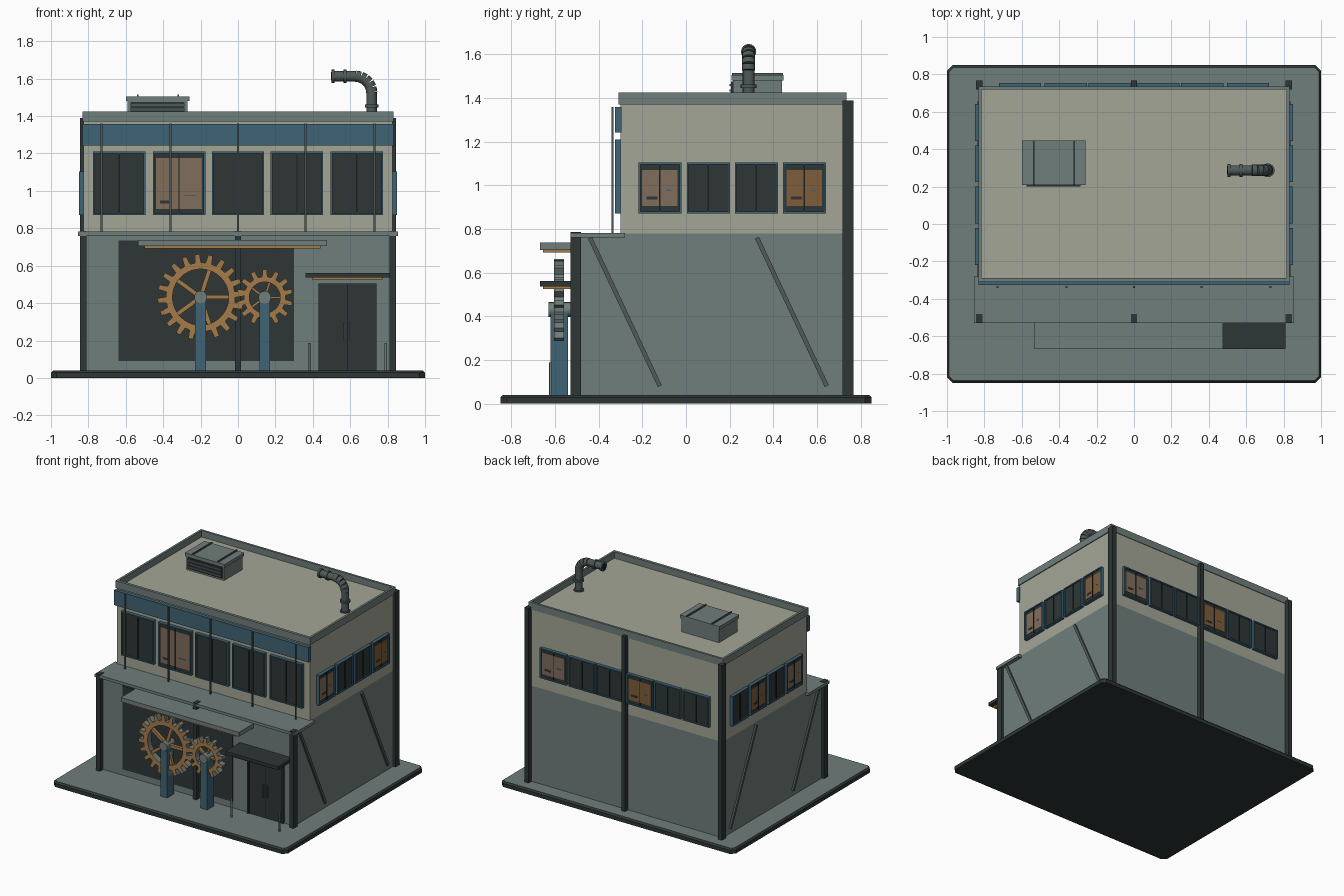
import bpy, bmesh, math
from mathutils import Vector, Matrix

if "Cube" in bpy.data.objects:
    bpy.data.objects.remove(bpy.data.objects["Cube"])


def material(name, rgb):
    m = bpy.data.materials.new(name)
    lin = [((c / 255 + 0.055) / 1.055) ** 2.4 for c in rgb]
    m.diffuse_color = (*lin, 1)
    m.use_nodes = True
    m.node_tree.nodes["Principled BSDF"].inputs["Base Color"].default_value = m.diffuse_color
    return m


GREY = material("grey_green", (112, 126, 123))
CREAM = material("cream", (163, 166, 150))
DARK = material("charcoal", (46, 54, 54))
BLACK = material("near_black", (26, 31, 32))
BLUE = material("steel_blue", (64, 100, 117))
ORANGE = material("brass", (166, 124, 74))
TAUPE = material("taupe_glow", (128, 109, 92))
AMBER = material("amber_glow", (126, 93, 58))
STEEL = material("dark_steel", (80, 91, 90))


def finish(bm, name, mats, matrix=None):
    bmesh.ops.recalc_face_normals(bm, faces=bm.faces)
    me = bpy.data.meshes.new(name)
    bm.to_mesh(me)
    bm.free()
    for m in mats:
        me.materials.append(m)
    ob = bpy.data.objects.new(name, me)
    bpy.context.collection.objects.link(ob)
    if matrix:
        ob.matrix_world = matrix
    return ob


def add_box(bm, x, y, z, index=0):
    size = [abs(b - a) for a, b in (x, y, z)]
    mid = [(a + b) / 2 for a, b in (x, y, z)]
    mtx = Matrix.Translation(mid) @ Matrix.Diagonal((*size, 1))
    verts = bmesh.ops.create_cube(bm, size=1, matrix=mtx)["verts"]
    for f in {f for v in verts for f in v.link_faces}:
        f.material_index = index


def box(name, x, y, z, mat, matrix=None):
    bm = bmesh.new()
    add_box(bm, x, y, z)
    return finish(bm, name, [mat], matrix)


def rod(name, a, b, r, mat, sides=16):
    a, b = Vector(a), Vector(b)
    bm = bmesh.new()
    mtx = Matrix.Translation((a + b) / 2) @ (b - a).to_track_quat('Z', 'Y').to_matrix().to_4x4()
    bmesh.ops.create_cone(bm, cap_ends=True, segments=sides, radius1=r, radius2=r,
                          depth=(b - a).length, matrix=mtx)
    for f in bm.faces:
        f.smooth = len(f.verts) == 4
    for e in bm.edges:
        e.smooth = all(len(f.verts) == 4 for f in e.link_faces)
    return finish(bm, name, [mat])


# Base slab with clipped corners, grey paving on top
bm = bmesh.new()
add_box(bm, (-1, 1), (-0.85, 0.85), (0, 0.04))
upright = [e for e in bm.edges if abs(e.verts[0].co.z - e.verts[1].co.z) > 0.01]
bmesh.ops.bevel(bm, geom=upright, offset=0.03, segments=1, affect='EDGES')
rim = [e for e in bm.edges if all(v.co.z > 0.03 for v in e.verts)]
bmesh.ops.bevel(bm, geom=rim, offset=0.012, segments=1, affect='EDGES')
bm.normal_update()
for f in bm.faces:
    f.material_index = 1 if f.normal.z > 0.9 else 0
finish(bm, "base_slab", [DARK, GREY])

# Main volumes
W = 0.825
box("ground_floor", (-W, W), (-0.49, 0.73), (0.04, 0.78), GREY)
box("upper_floor", (-W, W), (-0.30, 0.73), (0.78, 1.375), CREAM)
box("terrace_slab", (-0.855, 0.855), (-0.53, -0.28), (0.76, 0.782), GREY)

# Roof parapet
bm = bmesh.new()
for s in (-1, 1):
    add_box(bm, (s * 0.815, s * 0.832), (-0.31, 0.735), (1.37, 1.425))
for y in ((-0.31, -0.288), (0.718, 0.735)):
    add_box(bm, (-0.815, 0.815), y, (1.37, 1.425))
finish(bm, "parapet", [GREY])

# Pillars and diagonal side braces
for s in (-1, 1):
    box("back_pillar", (s * 0.81, s * 0.845), (0.718, 0.767), (0.04, 1.39), DARK)
    box("front_pillar", (s * 0.81, s * 0.845), (-0.53, -0.48), (0.04, 0.786), DARK)
    for y in (-0.44, 0.325):
        d = Vector((0, 0.32, -0.68))
        mtx = (Matrix.Translation((s * 0.828, y + 0.16, 0.42))
               @ Matrix.Rotation(math.atan2(0.32, 0.68), 4, 'X'))
        box("side_brace", (-0.01, 0.01), (-0.01, 0.01),
            (-d.length / 2, d.length / 2), STEEL, mtx)
box("back_middle_pillar", (-0.016, 0.016), (0.72, 0.767), (0.04, 1.39), DARK)
box("front_middle_pillar", (-0.015, 0.015), (-0.53, -0.48), (0.04, 0.786), DARK)


# Windows: blue frame, dark pane, split line, optional glowing blind
def window(name, pos, turn, w, h, glow=None):
    bm = bmesh.new()
    a, b, t = w / 2, h / 2, 0.009
    for s in (-1, 1):
        add_box(bm, (s * (a - t), s * a), (-0.025, 0.005), (-b, b), 0)
        add_box(bm, (-a + t, a - t), (-0.025, 0.005), (s * (b - t), s * b), 0)
    add_box(bm, (-a + t, a - t), (-0.016, 0.005), (-b + t, b - t), 1)
    if glow:
        gx, gz = a - 0.017, b - 0.033
        add_box(bm, (-gx, gx), (-0.019, -0.012), (-gz, gz), 3)
        add_box(bm, (-gx + 0.02, -gx + 0.07), (-0.021, -0.014), (-gz + 0.03, -gz + 0.045), 1)
        add_box(bm, (0.03, gx - 0.03), (-0.021, -0.014), (-gz + 0.07, -gz + 0.075), 0)
    add_box(bm, (-0.003, 0.003), (-0.022, 0), (-b + t, b - t), 2)
    mtx = Matrix.Translation(pos) @ Matrix.Rotation(turn, 4, 'Z')
    finish(bm, name, [BLUE, DARK, BLACK, glow or DARK], mtx)


for x in (-0.635, -0.315, 0, 0.315, 0.635):
    window("front_window", (x, -0.30, 1.04), 0, 0.28, 0.34, TAUPE if x == -0.315 else None)
for y, right, left in ((-0.12, TAUPE, TAUPE), (0.102, None, None),
                       (0.322, None, AMBER), (0.542, AMBER, None)):
    window("right_window", (W, y, 0.988), math.pi / 2, 0.197, 0.232, right)
    window("left_window", (-W, y, 0.988), -math.pi / 2, 0.197, 0.232, left)
for x, glow in ((0.61, TAUPE), (0.365, None), (0.13, None),
                (-0.13, AMBER), (-0.365, None), (-0.61, None)):
    window("back_window", (x, 0.73, 0.988), math.pi, 0.225, 0.232, glow)

# Blue fascia band and thin screen rods
box("fascia_band", (-0.832, 0.832), (-0.326, -0.295), (1.243, 1.358), BLUE)
for x in (-0.73, -0.36, 0, 0.36, 0.73):
    box("screen_rod", (x - 0.005, x + 0.005), (-0.342, -0.332), (0.78, 1.36), STEEL)

# Workshop panel, canopies with brass trim
box("workshop_panel", (-0.64, 0.30), (-0.497, -0.485), (0.09, 0.735), DARK)
box("workshop_canopy", (-0.535, 0.475), (-0.668, -0.485), (0.705, 0.738), GREY)
box("workshop_trim", (-0.50, 0.44), (-0.655, -0.50), (0.692, 0.706), ORANGE)
box("door_canopy", (0.36, 0.81), (-0.668, -0.485), (0.537, 0.562), DARK)
box("door_trim", (0.395, 0.775), (-0.655, -0.50), (0.526, 0.538), ORANGE)

# Double door with handles, and two short posts
for s in (-1, 1):
    box("door_leaf", (0.585 + s * 0.003, 0.585 + s * 0.14), (-0.498, -0.485), (0.04, 0.493), DARK)
    box("door_jamb", (0.585 + s * 0.14, 0.585 + s * 0.155), (-0.506, -0.485), (0.04, 0.505), DARK)
    box("door_handle", (0.585 + s * 0.012, 0.585 + s * 0.02), (-0.512, -0.49), (0.20, 0.30), STEEL)
    rod("door_post", (0.585 + s * 0.205, -0.62, 0.04), (0.585 + s * 0.205, -0.62, 0.188), 0.007, GREY, 8)
box("door_head", (0.445, 0.725), (-0.506, -0.485), (0.493, 0.505), DARK)
box("door_gap", (0.58, 0.59), (-0.493, -0.485), (0.04, 0.493), BLACK)


# Gears: toothed ring with spokes, brass faces and grey edges
def gear(name, x, z, tip, root, inner, teeth, phase):
    bm = bmesh.new()
    loops = []
    n = teeth * 4
    for y in (-0.605, -0.56):
        for outer in (True, False):
            ring = []
            for i in range(n):
                k, j = divmod(i, 4)
                ang = (k + (-0.28, -0.17, 0.17, 0.28)[j] + phase) * math.tau / teeth
                r = (root, tip, tip, root)[j] if outer else inner
                ring.append(bm.verts.new((x + r * math.cos(ang), y, z + r * math.sin(ang))))
            loops.append(ring)
    of, nf, ob, nb = loops
    for a, b, index in ((of, nf, 0), (ob, nb, 0), (of, ob, 1), (nf, nb, 1)):
        for i in range(n):
            j = (i + 1) % n
            bm.faces.new((a[i], a[j], b[j], b[i])).material_index = index
    finish(bm, name, [ORANGE, GREY])
    for i in range(5):
        mtx = (Matrix.Translation((x, -0.583, z))
               @ Matrix.Rotation(-i * math.tau / 5, 4, 'Y'))
        t = inner * 0.075
        box(name + "_spoke", (0.02, inner + 0.005), (-0.012, 0.012), (-t, t), ORANGE, mtx)
    rod(name + "_hub", (x, -0.63, z), (x, -0.53, z), 0.034, GREY, 20)
    box(name + "_stand", (x - 0.029, x + 0.029), (-0.622, -0.54), (0.04, z - 0.005), BLUE)


gear("large_gear", -0.20, 0.432, 0.23, 0.185, 0.15, 20, 0.25)
gear("small_gear", 0.143, 0.430, 0.15, 0.112, 0.083, 14, 0.5)

# Rooftop air unit with slatted front
box("air_unit", (-0.59, -0.27), (0.215, 0.44), (1.37, 1.485), GREY)
box("air_unit_lid", (-0.60, -0.26), (0.208, 0.447), (1.48, 1.505), GREY)
box("air_unit_grille", (-0.575, -0.285), (0.207, 0.216), (1.39, 1.475), DARK)
for z in (1.41, 1.435, 1.46):
    box("grille_slat", (-0.575, -0.285), (0.20, 0.21), (z - 0.005, z + 0.005), STEEL)
for x in (-0.535, -0.32):
    box("lid_strap", (x - 0.004, x + 0.004), (0.21, 0.445), (1.50, 1.516), STEEL)

# Bent exhaust pipe with collars
PX, PY, PZ, BEND, R = 0.715, 0.287, 1.613, 0.085, 0.027
rod("pipe_riser", (PX, PY, 1.37), (PX, PY, PZ - BEND), R, STEEL)
rod("pipe_outlet", (0.50, PY, PZ), (PX - BEND, PY, PZ), R, STEEL)
steps = 5
pts = [(PX - BEND + BEND * math.cos(i * math.pi / 2 / steps), PY,
        PZ - BEND + BEND * math.sin(i * math.pi / 2 / steps)) for i in range(steps + 1)]
for i in range(steps):
    rod("pipe_elbow", pts[i], pts[i + 1], R + 0.003, STEEL)
for z in (1.455, 1.375):
    rod("pipe_collar", (PX, PY, z - 0.008), (PX, PY, z + 0.008), 0.037, STEEL)
for x in (0.508, 0.572):
    rod("outlet_collar", (x - 0.008, PY, PZ), (x + 0.008, PY, PZ), 0.035, STEEL)
rod("pipe_mouth", (0.498, PY, PZ), (0.504, PY, PZ), 0.023, BLACK)
